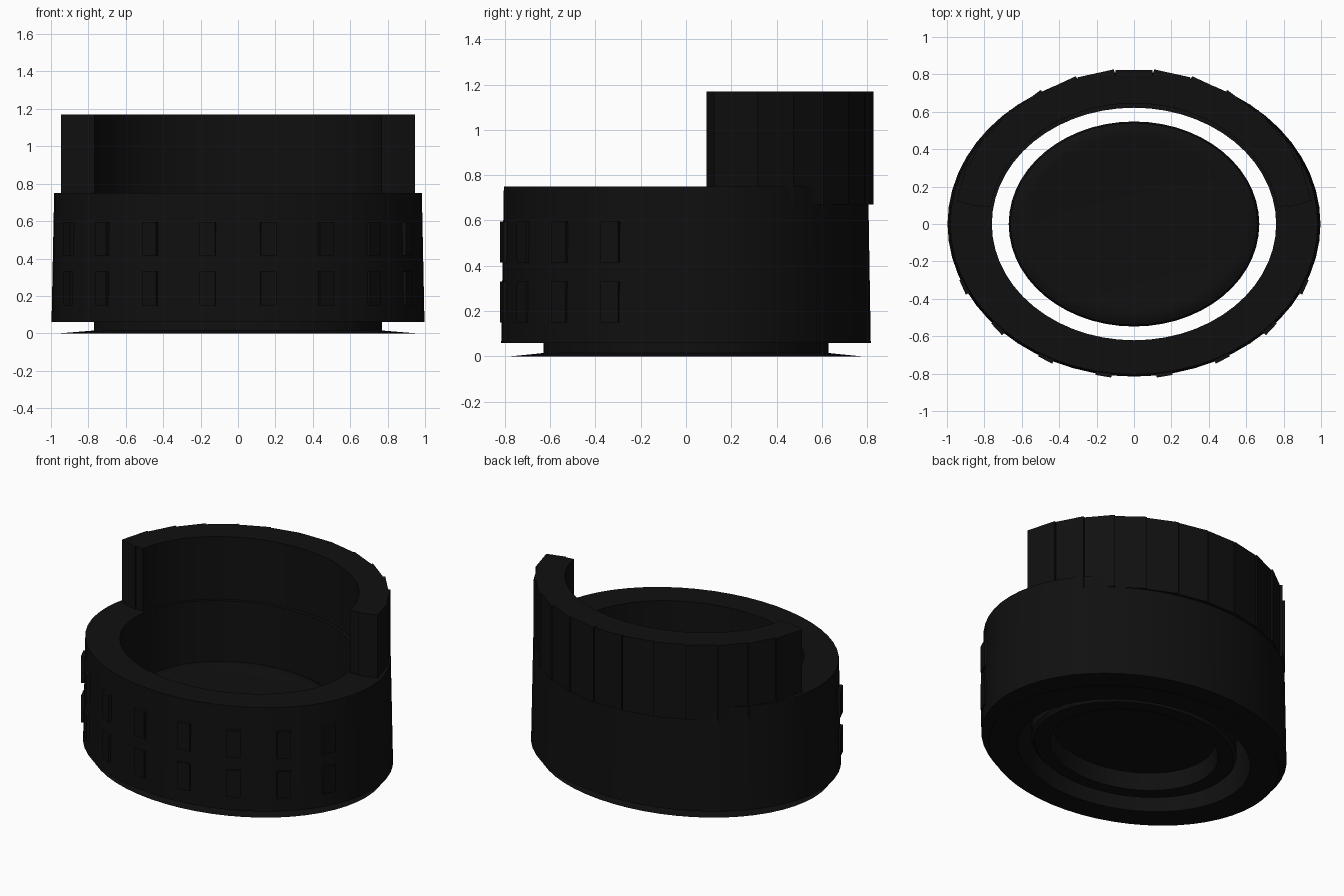
import bpy, bmesh
from math import sin, cos, radians, pi
from mathutils import Matrix, Vector

if "Cube" in bpy.data.objects:
    bpy.data.objects.remove(bpy.data.objects["Cube"])

mat = bpy.data.materials.new("black_finish")
mat.diffuse_color = (0.005, 0.005, 0.005, 1)
mat.use_nodes = True
mat.node_tree.nodes["Principled BSDF"].inputs["Base Color"].default_value = mat.diffuse_color
SY = 0.818  # depth-to-width ratio of the oval


def finish(bm, name, smooth=True):
    bmesh.ops.recalc_face_normals(bm, faces=bm.faces)
    me = bpy.data.meshes.new(name)
    bm.to_mesh(me)
    bm.free()
    ob = bpy.data.objects.new(name, me)
    bpy.context.collection.objects.link(ob)
    me.materials.append(mat)
    if smooth:
        bpy.ops.object.select_all(action='DESELECT')
        ob.select_set(True)
        bpy.context.view_layer.objects.active = ob
        bpy.ops.object.shade_smooth_by_angle(angle=radians(30))
    return ob


def oval_lathe(name, profile, closed, n=56):
    bm = bmesh.new()
    rings = [[bm.verts.new((r * cos(2 * pi * i / n), r * SY * sin(2 * pi * i / n), z))
              for i in range(n)] for r, z in profile]
    pairs = list(zip(rings, rings[1:]))
    if closed:
        pairs.append((rings[-1], rings[0]))
    else:
        bm.faces.new(rings[0])
        bm.faces.new(rings[-1])
    for a, b in pairs:
        for i in range(n):
            j = (i + 1) % n
            bm.faces.new((a[i], a[j], b[j], b[i]))
    return finish(bm, name)


def add_block(bm, loc, angle, size):
    m = (Matrix.Translation(loc) @ Matrix.Rotation(angle, 4, 'Z')
         @ Matrix.Diagonal((*size, 1)))
    bmesh.ops.create_cube(bm, size=1, matrix=m)


# Outer oval ring with recessed foot and thin floor flange
oval_lathe("outer_ring", [(0.76, 0.75), (0.76, 0), (0.95, 0), (0.77, 0.015),
                          (0.77, 0.06), (0.997, 0.06), (0.983, 0.75)], True)

# Inner seat: rounded top edge, hollow underside
oval_lathe("seat", [(0.53, 0.15), (0.55, 0.04), (0.65, 0.04), (0.67, 0.06), (0.67, 0.36),
                    (0.66, 0.385), (0.63, 0.40), (0.58, 0.405), (0.55, 0.40)], False)

# Smooth inner wall of the backrest
bm = bmesh.new()
N = 40
prev = None
for i in range(N + 1):
    t = radians(8 + 164 * i / N)
    sec = [bm.verts.new((a * cos(t), b * sin(t), z)) for a, b, z in
           ((0.775, 0.645, 0.70), (0.89, 0.76, 0.70), (0.89, 0.76, 1.17), (0.775, 0.645, 1.17))]
    if prev:
        for k in range(4):
            j = (k + 1) % 4
            bm.faces.new((prev[k], prev[j], sec[j], sec[k]))
    if i in (0, N):
        bm.faces.new(sec)
    prev = sec
finish(bm, "backrest_inner_wall")

# Overlapping flat blocks around the back
bm = bmesh.new()
for i in range(13):
    t = radians(15.5 + 149 * i / 12)
    add_block(bm, (0.893 * cos(t), 0.762 * sin(t), 0.92), t, (0.125, 0.2, 0.5))
finish(bm, "backrest_blocks", False)

# Two rows of small raised panels on the front
bm = bmesh.new()
for z in (0.24, 0.505):
    for k in (-3.5, -2.5, -1.5, -0.5, 0.5, 1.5, 2.5, 3.5):
        t = radians(-90 + 18.8 * k)
        add_block(bm, (0.975 * cos(t), 0.795 * sin(t), z), t, (0.06, 0.085, 0.18))
finish(bm, "front_panels", False)
